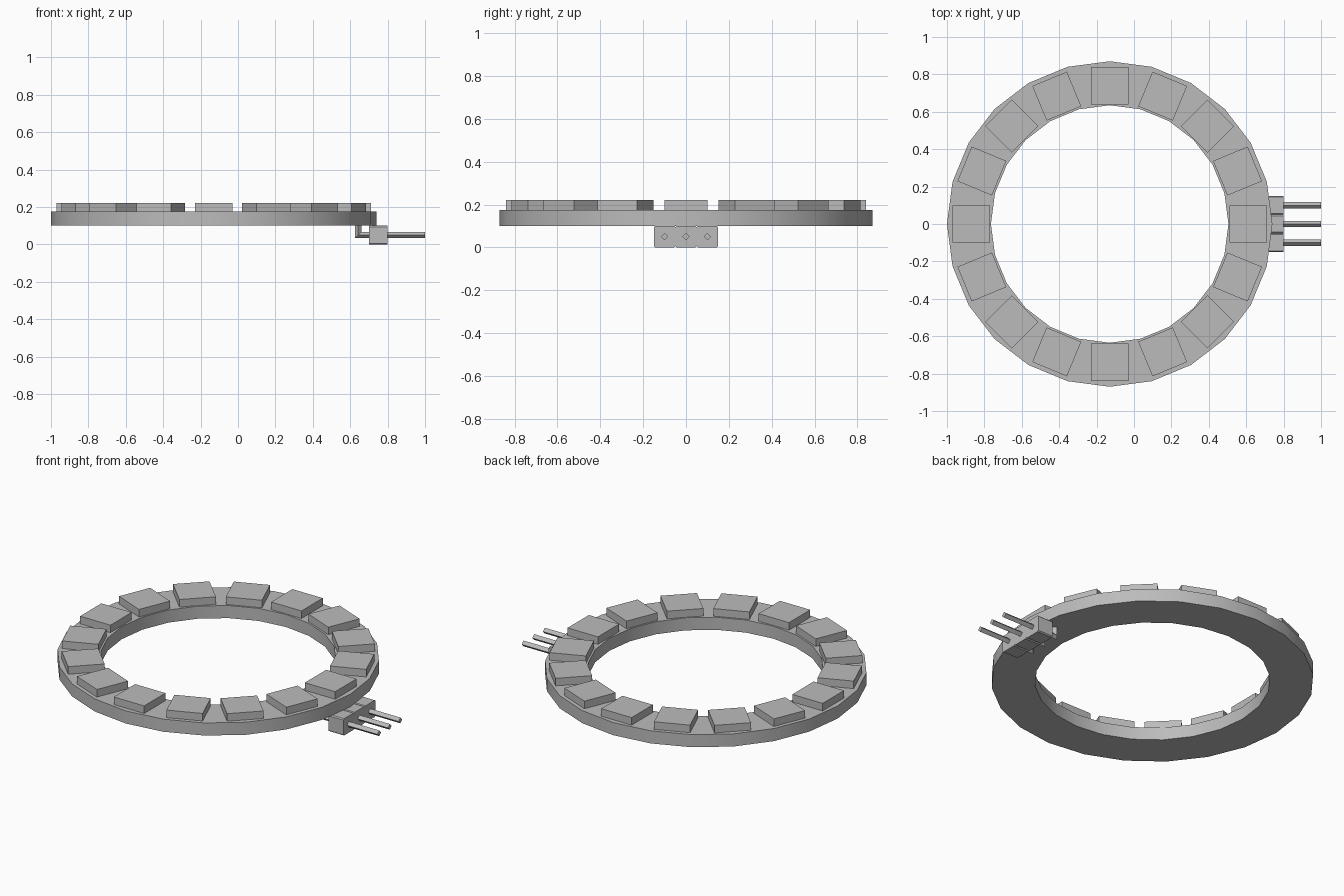
import bpy
import bmesh
import math
from mathutils import Matrix, Vector

cube = bpy.data.objects.get("Cube")
if cube:
    bpy.data.objects.remove(cube, do_unlink=True)

CENTRE_X = -0.13
RING_BOTTOM, RING_TOP, LIGHT_TOP = 0.10, 0.175, 0.22
PIN_SPACING = 0.10

grey = bpy.data.materials.new("plain_grey")
grey.use_nodes = True
colour = (0.5, 0.5, 0.5, 1)
grey.diffuse_color = colour
grey.node_tree.nodes["Principled BSDF"].inputs["Base Color"].default_value = colour


def add_object(name, bm):
    bmesh.ops.recalc_face_normals(bm, faces=bm.faces[:])
    mesh = bpy.data.meshes.new(name)
    bm.to_mesh(mesh)
    bm.free()
    mesh.materials.append(grey)
    obj = bpy.data.objects.new(name, mesh)
    bpy.context.collection.objects.link(obj)
    return obj


def box_bmesh(size, matrix):
    bm = bmesh.new()
    bmesh.ops.create_cube(bm, size=1, matrix=matrix @ Matrix.Diagonal((*size, 1)))
    return bm


def loft(bm, rings, closed=False):
    """Bridge consecutive vertex rings with quads."""
    pairs = list(zip(rings, rings[1:]))
    if closed:
        pairs.append((rings[-1], rings[0]))
    for a, b in pairs:
        for i in range(len(a)):
            j = (i + 1) % len(a)
            bm.faces.new((a[i], a[j], b[j], b[i]))


# Circuit ring: a rectangular section turned through 24 segments
bm = bmesh.new()
section = [(0.635, RING_BOTTOM), (0.87, RING_BOTTOM), (0.87, RING_TOP), (0.635, RING_TOP)]
rings = []
for i in range(24):
    a = math.tau * i / 24
    rings.append([bm.verts.new((CENTRE_X + r * math.cos(a), r * math.sin(a), z))
                  for r, z in section])
loft(bm, rings, closed=True)
ring = add_object("circuit_ring", bm)
bpy.ops.object.select_all(action="DESELECT")
ring.select_set(True)
bpy.context.view_layer.objects.active = ring
bpy.ops.object.shade_smooth_by_angle(angle=math.radians(30))

# Sixteen square lights around the ring
height = LIGHT_TOP - RING_TOP
for i in range(16):
    place = (Matrix.Translation((CENTRE_X, 0, RING_TOP + height / 2))
             @ Matrix.Rotation(math.tau * i / 16, 4, "Z")
             @ Matrix.Translation((0.74, 0, 0)))
    add_object(f"light_{i + 1}", box_bmesh((0.2, 0.2, height), place))

# Connector: three chamfered blocks, each with a bent four-sided pin
R = 0.017
for i, label in enumerate(("front", "middle", "back")):
    y = (i - 1) * PIN_SPACING
    bm = box_bmesh((0.1, 0.1, 0.1), Matrix.Translation((0.75, y, 0.05)))
    lengthwise = [e for e in bm.edges if abs(e.verts[0].co.x - e.verts[1].co.x) > 0.05]
    bmesh.ops.bevel(bm, geom=lengthwise, offset=0.006, segments=1, affect="EDGES")
    add_object(f"connector_block_{label}", bm)

    bm = bmesh.new()
    path = [((0.642, 0.11), (1, 0)), ((0.642, 0.05), (1, 1)), ((1.0, 0.05), (0, 1))]
    rings = []
    for (x, z), (nx, nz) in path:
        side = Vector((nx, 0, nz)) * R
        across = Vector((0, R, 0))
        rings.append([bm.verts.new(Vector((x, y, z)) + d)
                      for d in (side, across, -side, -across)])
    loft(bm, rings)
    bm.faces.new(rings[0])
    bm.faces.new(rings[-1])
    add_object(f"pin_{label}", bm)
